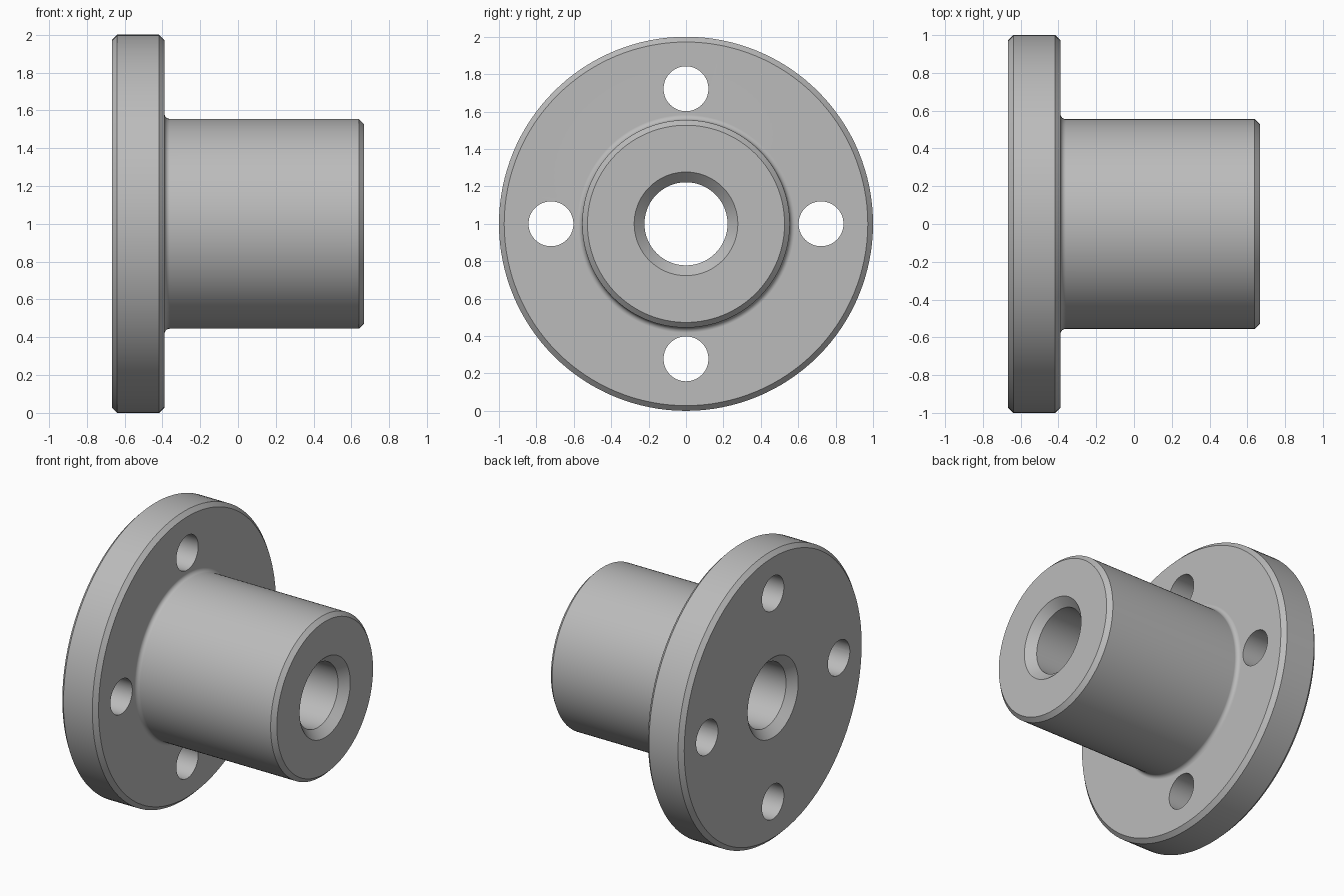
import bpy, bmesh, math
from mathutils import Vector

if "Cube" in bpy.data.objects:
    bpy.data.objects.remove(bpy.data.objects["Cube"], do_unlink=True)

# Main dimensions; the turning axis runs along x at height AXIS_Z
AXIS_Z = 1.0
BACK, FLANGE_FACE, FRONT = -0.667, -0.389, 0.667
FLANGE_R, HUB_R, BORE_R = 1.0, 0.555, 0.222
EDGE, BORE_EDGE, FILLET = 0.028, 0.055, 0.028
HOLE_R, HOLE_CIRCLE = 0.12, 0.722
SEGMENTS = 128

steel = bpy.data.materials.new("grey_steel")
steel.use_nodes = True
grey = (0.5, 0.5, 0.5, 1)
steel.diffuse_color = grey
steel.node_tree.nodes["Principled BSDF"].inputs["Base Color"].default_value = grey


def fillet_points(steps=6):
    """Concave arc from the flange face to the hub surface."""
    for i in range(steps + 1):
        a = math.pi / 2 * i / steps
        yield (FLANGE_FACE + FILLET * (1 - math.cos(a)),
               HUB_R + FILLET * (1 - math.sin(a)))


# Closed section (x, radius) of the flanged bushing
section = [
    (BACK, BORE_R + BORE_EDGE),
    (BACK, FLANGE_R - EDGE),
    (BACK + EDGE, FLANGE_R),
    (FLANGE_FACE - EDGE, FLANGE_R),
    (FLANGE_FACE, FLANGE_R - EDGE),
    *fillet_points(),
    (FRONT - EDGE, HUB_R),
    (FRONT, HUB_R - EDGE),
    (FRONT, BORE_R + BORE_EDGE),
    (FRONT - BORE_EDGE, BORE_R),
    (BACK + BORE_EDGE, BORE_R),
]

# Turn the section around the axis
bm = bmesh.new()
verts = [bm.verts.new((x, 0, r)) for x, r in section]
edges = [bm.edges.new((v, verts[(i + 1) % len(verts)])) for i, v in enumerate(verts)]
bmesh.ops.spin(bm, geom=verts + edges, cent=(0, 0, 0), axis=(1, 0, 0),
               angle=math.tau, steps=SEGMENTS)
bmesh.ops.remove_doubles(bm, verts=bm.verts[:], dist=0.0001)
bmesh.ops.recalc_face_normals(bm, faces=bm.faces[:])
bmesh.ops.translate(bm, verts=bm.verts[:], vec=Vector((0, 0, AXIS_Z)))
mesh = bpy.data.meshes.new("flanged_bushing")
bm.to_mesh(mesh)
bm.free()
mesh.materials.append(steel)
bushing = bpy.data.objects.new("flanged_bushing", mesh)
bpy.context.collection.objects.link(bushing)


def activate(obj):
    bpy.ops.object.select_all(action='DESELECT')
    obj.select_set(True)
    bpy.context.view_layer.objects.active = obj


# Four bolt holes through the flange
for i in range(4):
    a = i * math.pi / 2
    bpy.ops.mesh.primitive_cylinder_add(
        vertices=64, radius=HOLE_R, depth=0.5, rotation=(0, math.pi / 2, 0),
        location=((BACK + FLANGE_FACE) / 2, HOLE_CIRCLE * math.cos(a),
                  AXIS_Z + HOLE_CIRCLE * math.sin(a)))
    cutter = bpy.context.object
    cutter.name = "bolt_hole_cutter"
    cutter.hide_render = True
    cutter.data.materials.append(steel)
    cut = bushing.modifiers.new("bolt_hole", 'BOOLEAN')
    cut.operation = 'DIFFERENCE'
    cut.solver = 'EXACT'
    cut.object = cutter
    activate(bushing)
    bpy.ops.object.modifier_apply(modifier=cut.name)
    bpy.data.objects.remove(cutter, do_unlink=True)

# Smooth round surfaces, crisp chamfers and flat faces
activate(bushing)
bpy.ops.object.shade_smooth_by_angle(angle=math.radians(30))
weighted = bushing.modifiers.new("weighted_normals", 'WEIGHTED_NORMAL')
weighted.keep_sharp = True
